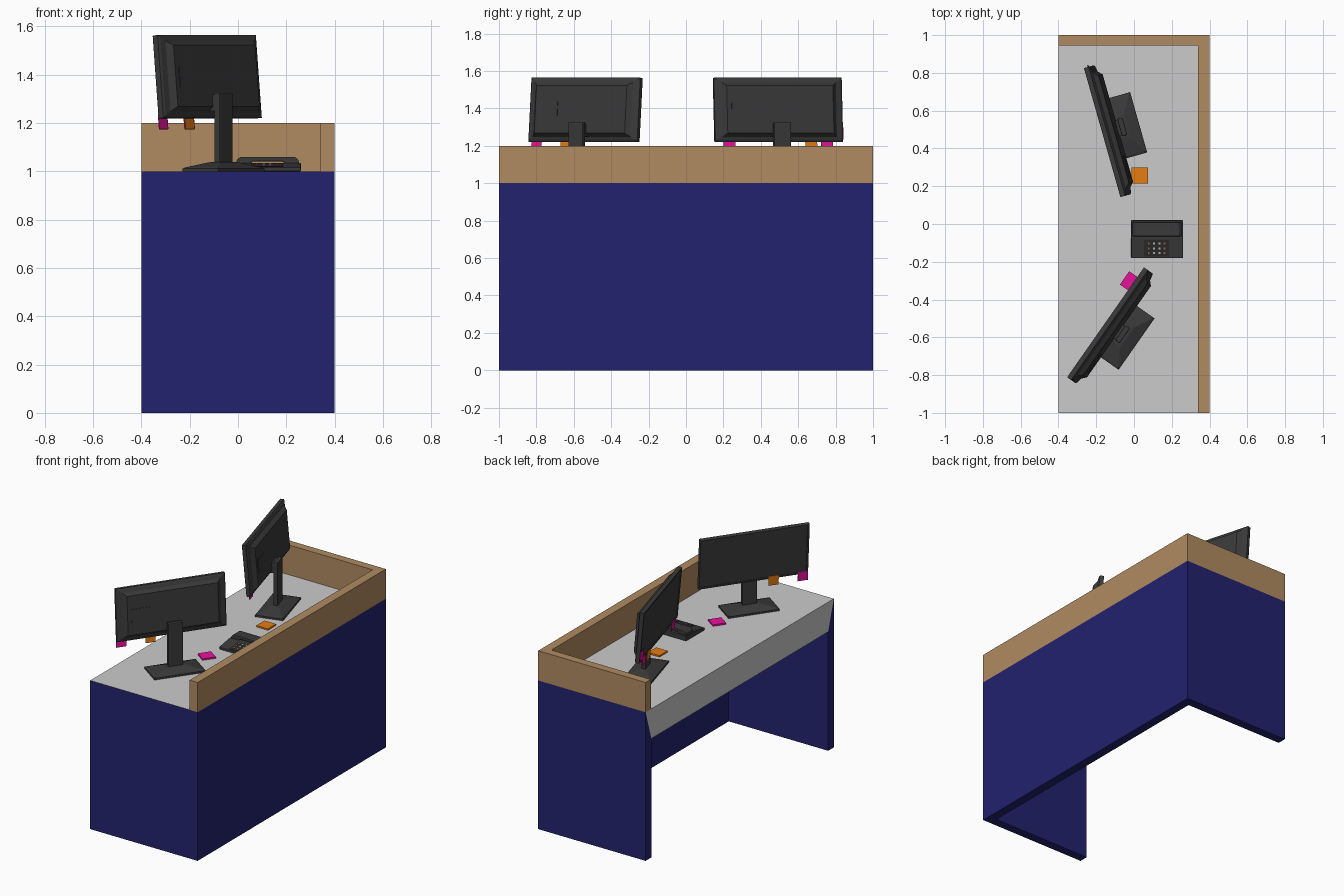
import bpy, bmesh
from math import radians
from mathutils import Matrix, Vector

if "Cube" in bpy.data.objects:
    bpy.data.objects.remove(bpy.data.objects["Cube"])


def material(name, r, g, b):
    m = bpy.data.materials.new(name)
    m.diffuse_color = (r, g, b, 1)
    m.use_nodes = True
    m.node_tree.nodes["Principled BSDF"].inputs["Base Color"].default_value = m.diffuse_color
    return m


BLUE = material("blue_panel", 0.016, 0.016, 0.16)
WOOD = material("wood", 0.44, 0.26, 0.12)
DARK = material("dark_plastic", 0.042, 0.042, 0.042)
BLACK = material("black_plastic", 0.025, 0.025, 0.025)
PINK = material("pink_paper", 0.8, 0.006, 0.33)
ORANGE = material("orange_paper", 0.8, 0.2, 0.006)
RED = material("red_key", 0.4, 0.1, 0.08)
LIGHT = material("light_key", 0.5, 0.5, 0.5)


def skin(name, rings, mat=None, matrix=Matrix(), bevel=0):
    """Join equal-length point rings into a closed solid."""
    bm = bmesh.new()
    loops = [[bm.verts.new(p) for p in ring] for ring in rings]
    n = len(loops[0])
    for a, b in zip(loops, loops[1:]):
        for i in range(n):
            j = (i + 1) % n
            bm.faces.new((a[i], a[j], b[j], b[i]))
    bm.faces.new(loops[0])
    bm.faces.new(loops[-1])
    bmesh.ops.recalc_face_normals(bm, faces=bm.faces)
    me = bpy.data.meshes.new(name)
    bm.to_mesh(me)
    bm.free()
    ob = bpy.data.objects.new(name, me)
    bpy.context.collection.objects.link(ob)
    ob.matrix_world = matrix
    if mat:
        me.materials.append(mat)
    if bevel:
        mod = ob.modifiers.new("bevel", "BEVEL")
        mod.width, mod.segments = bevel, 2
    return ob


def prism(name, pts, axis, lo, hi, mat=None, matrix=Matrix(), bevel=0):
    """Extrude a 2D profile along an axis."""
    def place(p, t):
        c = list(p)
        c.insert("xyz".index(axis), t)
        return c
    return skin(name, [[place(p, t) for p in pts] for t in (lo, hi)], mat, matrix, bevel)


def box(name, x, y, z, mat=None, matrix=Matrix(), bevel=0):
    pts = [(x[0], y[0]), (x[1], y[0]), (x[1], y[1]), (x[0], y[1])]
    return prism(name, pts, "z", z[0], z[1], mat, matrix, bevel)


def stack(name, sections, mat, matrix=Matrix(), upright=True):
    """Loft rectangles (half width, half height, offset) along z, or along y."""
    rings = []
    for w, h, t in sections:
        pts = [(-w, -h), (w, -h), (w, h), (-w, h)]
        rings.append([(a, b, t) if upright else (a, t, b) for a, b in pts])
    return skin(name, rings, mat, matrix)


# Desk body: front panel, two end panels, desktop with mitred apron
box("front_panel", (0.34, 0.4), (-1, 1), (0, 1), BLUE)
for side, s in (("near", -1), ("far", 1)):
    prism(side + "_end_panel", [(s, 0), (0.94 * s, 0), (0.94 * s, 0.8), (s, 1)],
          "x", -0.4, 0.34, BLUE)
prism("desktop", [(-0.94, 0.8), (0.94, 0.8), (1, 1), (-1, 1)], "x", -0.4, 0.34)

# L-shaped wooden privacy rail
prism("wood_rail", [(-0.4, 1), (0.4, 1), (0.4, -1), (0.34, -1), (0.34, 0.945), (-0.4, 0.945)],
      "z", 1, 1.2, WOOD)


def monitor(tag, x, y, facing, notes):
    """Monitor at its neck position; local +y is the back of the screen."""
    m = Matrix.Translation((x, y, 1)) @ Matrix.Rotation(radians(facing - 90), 4, "Z")
    stack(tag + "_stand_base", [(0.166, 0.09, 0), (0.166, 0.09, 0.012), (0.155, 0.08, 0.017),
                                (0.075, 0.035, 0.035), (0.06, 0.025, 0.038)], DARK, m)
    box(tag + "_stand_neck", (-0.048, 0.048), (-0.014, 0.014), (0.03, 0.325), DARK, m, 0.005)
    box(tag + "_hinge", (-0.042, 0.042), (-0.06, 0.0), (0.25, 0.318), DARK, m)
    p = m @ Matrix.Translation((0, -0.08, 0.392)) @ Matrix.Rotation(radians(5), 4, "X")
    # Housing: recessed screen, bezel, rim and raised back
    body = stack(tag + "_housing", [(0.342, 0.159, -0.011), (0.343, 0.16, -0.016),
                                    (0.353, 0.17, -0.016), (0.355, 0.172, -0.013),
                                    (0.355, 0.172, 0.010), (0.345, 0.163, 0.016),
                                    (0.318, 0.146, 0.022), (0.295, 0.128, 0.045)],
                 DARK, p, upright=False)
    body.data.materials.append(BLACK)
    box(tag + "_back_plate", (0.15, 0.27), (0.04, 0.048), (-0.047, 0.04), DARK, p)
    # Sticky notes on the front bezel
    for i, (nx, nz, mat) in enumerate(notes):
        box(f"{tag}_note_{i}", (nx - 0.033, nx + 0.033), (-0.0185, -0.0165),
            (nz - 0.032, nz + 0.032), mat, p)


monitor("far_monitor", -0.062, 0.514, 15.8,
        [(0.27, -0.185, PINK), (-0.185, -0.185, ORANGE),
         (-0.273, -0.185, PINK), (-0.332, -0.125, PINK)])
monitor("near_monitor", -0.06, -0.584, -35,
        [(0.32, -0.185, PINK), (0.13, -0.185, ORANGE)])

# Note pads lying on the desk
for name, x, y, turn, mat in (("orange_pad", 0.03, 0.257, 0, ORANGE),
                              ("pink_pad", -0.015, -0.31, -35, PINK)):
    m = Matrix.Translation((x, y, 1)) @ Matrix.Rotation(radians(turn), 4, "Z")
    box(name, (-0.043, 0.043), (-0.043, 0.043), (0, 0.01), mat, m)

# Telephone: wedge body, keypad, keys and handset
prism("phone_body", [(-0.18, 1), (0.02, 1), (0.02, 1.035), (-0.075, 1.034), (-0.18, 1.016)],
      "x", -0.015, 0.26, DARK, bevel=0.003)
slope = Matrix.Translation((0.12, -0.128, 1.025)) @ Matrix.Rotation(radians(9.7), 4, "X")
box("keypad", (-0.066, 0.066), (-0.044, 0.044), (-0.004, 0.002), BLACK, slope)
for col in range(4):
    for row in range(3):
        kx, ky = -0.042 + col * 0.028, -0.026 + row * 0.026
        box(f"key_{col}_{row}", (kx - 0.005, kx + 0.005), (ky - 0.005, ky + 0.005),
            (0.001, 0.005), RED if col in (0, 3) else LIGHT, slope)
prism("handset", [(-0.008, 1.03), (0.05, 1.03), (0.06, 1.041), (0.185, 1.041), (0.195, 1.03),
                  (0.253, 1.03), (0.25, 1.048), (0.235, 1.06), (0.01, 1.06), (-0.005, 1.048)],
      "y", -0.065, 0.01, DARK, bevel=0.004)
